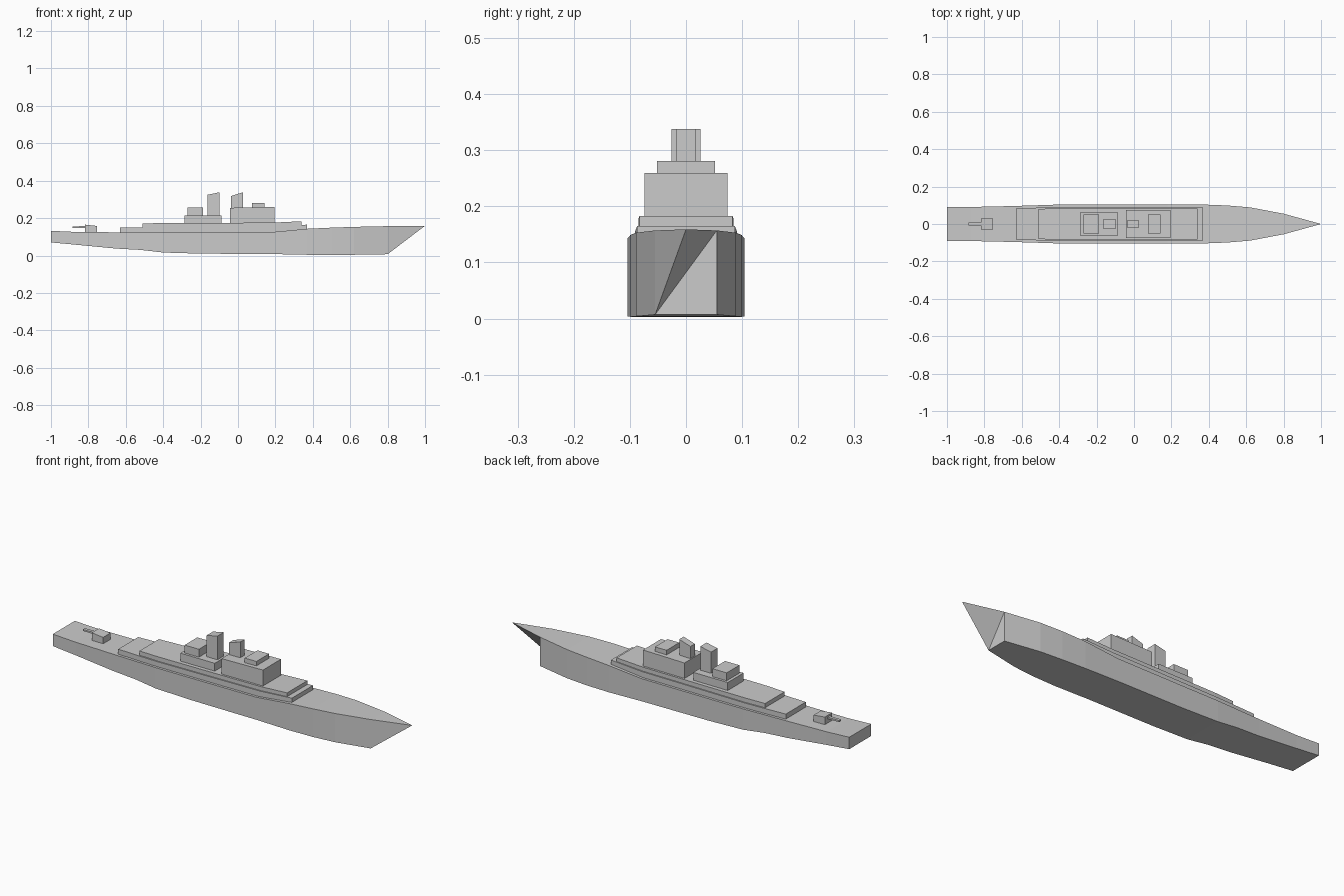
import bpy

if "Cube" in bpy.data.objects:
    bpy.data.objects.remove(bpy.data.objects["Cube"])


def make(name, verts, faces):
    mesh = bpy.data.meshes.new(name)
    mesh.from_pydata(verts, [], faces)
    mesh.update()
    obj = bpy.data.objects.new(name, mesh)
    bpy.context.collection.objects.link(obj)
    return obj


def loft(name, stations, bow_tip=None):
    """Join rectangular sections (x, half width, bottom z, top z) from stern to bow."""
    verts, faces = [], [(0, 3, 2, 1)]
    for x, w, z0, z1 in stations:
        verts += [(x, -w, z0), (x, w, z0), (x, w, z1), (x, -w, z1)]
    for s in range(len(stations) - 1):
        for k in range(4):
            a, b = s * 4 + k, s * 4 + (k + 1) % 4
            faces.append((a, b, b + 4, a + 4))
    a = len(verts) - 4
    b, c, d = a + 1, a + 2, a + 3
    if bow_tip:
        # overhanging bow, cut away on one side
        t = len(verts)
        verts.append(bow_tip)
        faces += [(a, b, c), (a, c, t), (c, d, t), (d, a, t)]
    else:
        faces.append((a, b, c, d))
    # sections run stern to bow, so reverse the winding to face outward
    n_end = 4 if bow_tip else 1
    sides = [f[::-1] for f in faces[1:-n_end]]
    return make(name, verts, [faces[0]] + sides + faces[-n_end:])


def block(name, x0, x1, w, z0, z_aft, z_fore):
    return loft(name, [(x0, w, z0, z_aft), (x1, w, z0, z_fore)])


# Hull
loft("hull", [
    (-1.0, .090, .070, .132), (-.87, .091, .058, .126), (-.65, .096, .037, .124),
    (-.52, .100, .030, .124), (-.40, .104, .016, .124), (-.20, .104, .010, .124),
    (.18, .104, .008, .125), (.37, .104, .004, .143), (.50, .099, .003, .149),
    (.62, .089, .004, .153), (.80, .055, .007, .157)], bow_tip=(1.0, 0, .159))

# Long stepped superstructure decks
loft("lower_deck", [(-.63, .082, .115, .150), (-.50, .088, .115, .150),
                    (-.40, .091, .115, .150), (.19, .091, .115, .155),
                    (.37, .087, .130, .165)])
loft("upper_deck", [(-.51, .080, .140, .172), (-.40, .085, .140, .173),
                    (.19, .085, .140, .176), (.34, .083, .145, .183)])

# Aft deckhouse and funnel
loft("aft_deckhouse", [(-.285, .065, .165, .215), (-.088, .065, .165, .215)])
block("aft_cabin", -.27, -.188, .052, .21, .256, .256)
block("aft_funnel", -.162, -.100, .026, .175, .325, .338)

# Bridge, its top and the forward funnel
block("bridge", -.043, .195, .074, .165, .255, .259)
block("bridge_top", .075, .142, .052, .25, .281, .281)
block("forward_funnel", -.038, .026, .018, .25, .318, .338)

# Stern gun
block("gun_turret", -.818, -.753, .030, .115, .165, .158)
block("gun_barrel", -.885, -.81, .008, .148, .156, .157)
